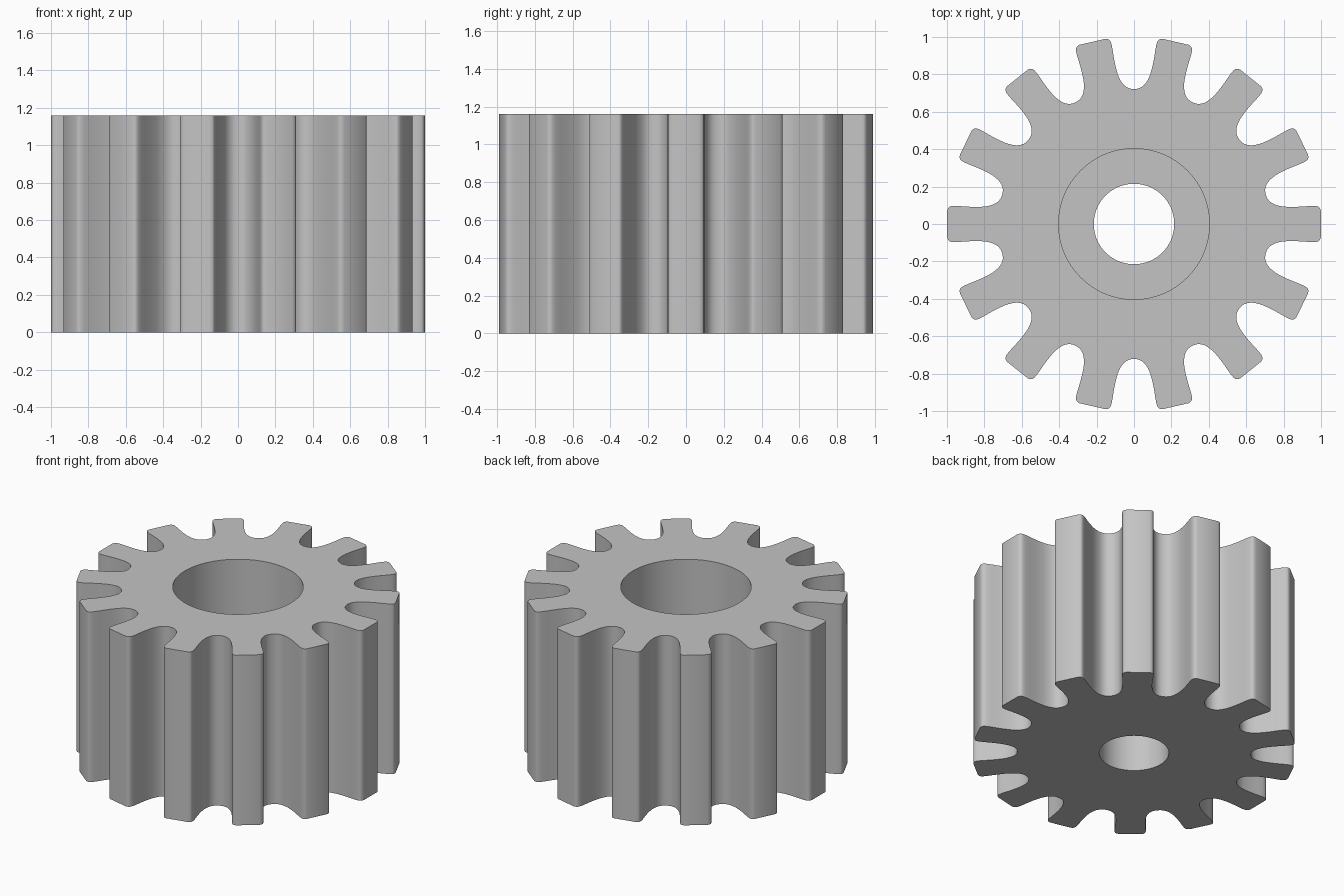
import bpy, bmesh
from math import sin, cos, pi
from mathutils import Vector

default = bpy.data.objects.get("Cube")
if default:
    bpy.data.objects.remove(default)

TEETH = 14
HEIGHT = 1.16
STEP = 0.5          # level of the counterbore floor
BORE, COUNTERBORE = 0.215, 0.403

grey = bpy.data.materials.new("plain grey")
grey.use_nodes = True
colour = (0.55, 0.55, 0.55, 1)
grey.diffuse_color = colour
grey.node_tree.nodes["Principled BSDF"].inputs["Base Color"].default_value = colour


def smooth_path(pts, steps):
    """Catmull-Rom curve through the inner points."""
    out = []
    for a, b, c, d in zip(pts, pts[1:], pts[2:], pts[3:]):
        for i in range(steps):
            t = i / steps
            out.append(0.5 * (2 * b + (c - a) * t + (2 * a - 5 * b + 4 * c - d) * t**2
                              + (3 * b - a - 3 * c + d) * t**3))
    return out + [pts[-2]]


# Half a gap between teeth: (sideways, outward), from root to tooth tip
half = [Vector(p) for p in (
    (0, 0.722), (0.032, 0.728), (0.06, 0.75), (0.083, 0.79), (0.098, 0.84),
    (0.108, 0.89), (0.115, 0.935), (0.122, 0.967), (0.133, 0.985), (0.152, 0.99))]
mirrored = [Vector((-p.x, p.y)) for p in reversed(half[1:])]
gap = smooth_path([mirrored[0]] + mirrored + half + [half[-1]], 4)

outline = []
for k in range(TEETH):
    a = 2 * pi * (k + 0.5) / TEETH
    # walk counterclockwise, so sideways runs against the x axis
    outline += [(p.y * cos(a) - p.x * sin(a), p.y * sin(a) + p.x * cos(a)) for p in gap]


def circle(radius, n=96):
    return [(radius * cos(2 * pi * i / n), radius * sin(2 * pi * i / n)) for i in range(n)]


bm = bmesh.new()


def ring(points, z):
    verts = [bm.verts.new((x, y, z)) for x, y in points]
    return verts, [bm.edges.new((v, verts[(i + 1) % len(verts)])) for i, v in enumerate(verts)]


def wall(low, high):
    n = len(low[0])
    for i in range(n):
        j = (i + 1) % n
        bm.faces.new((low[0][i], low[0][j], high[0][j], high[0][i]))


def cap(outer, inner, up):
    bmesh.ops.triangle_fill(bm, edges=outer[1] + inner[1], use_beauty=True,
                            normal=(0, 0, up))


# Toothed rim, bore and counterbore
rim_low, rim_high = ring(outline, 0), ring(outline, HEIGHT)
bore_low, bore_high = ring(circle(BORE), 0), ring(circle(BORE), STEP)
seat_low, seat_high = ring(circle(COUNTERBORE), STEP), ring(circle(COUNTERBORE), HEIGHT)
cap(rim_low, bore_low, -1)
cap(rim_high, seat_high, 1)
wall(rim_low, rim_high)
wall(bore_low, bore_high)
wall(seat_low, seat_high)
wall(bore_high, seat_low)
bmesh.ops.recalc_face_normals(bm, faces=bm.faces)

mesh = bpy.data.meshes.new("pinion_gear")
bm.to_mesh(mesh)
bm.free()
mesh.materials.append(grey)
gear = bpy.data.objects.new("pinion_gear", mesh)
bpy.context.collection.objects.link(gear)

bpy.ops.object.select_all(action='DESELECT')
gear.select_set(True)
bpy.context.view_layer.objects.active = gear
bpy.ops.object.shade_smooth_by_angle(angle=pi / 6)
